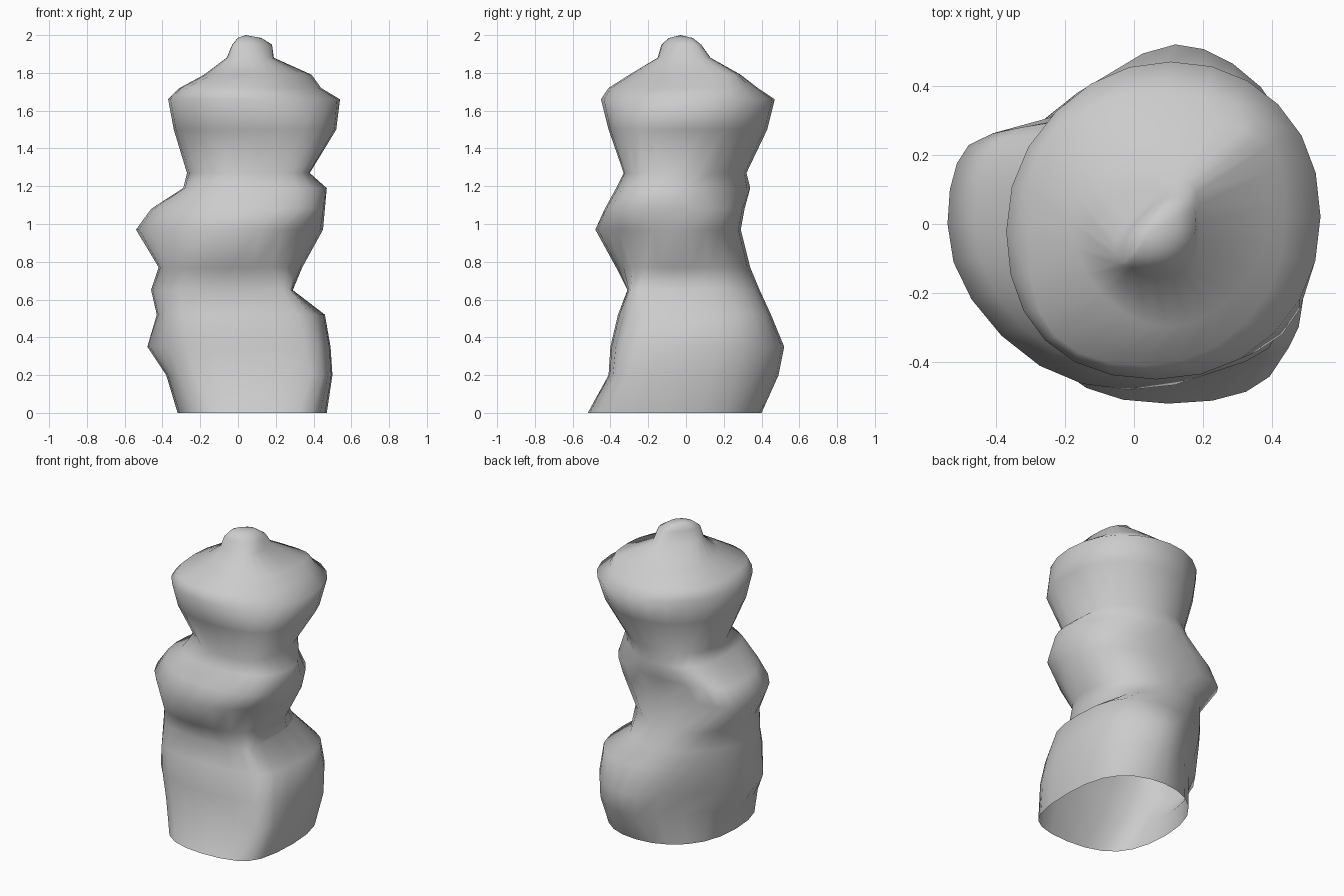
import bpy
import bmesh
from mathutils import Vector

default_cube = bpy.data.objects.get("Cube")
if default_cube:
    bpy.data.objects.remove(default_cube, do_unlink=True)

STEPS = 3          # points per rounded corner
DIAGONAL = 2 ** .5

# Each ring: height, then its reach towards
# left, back left, back, back right, right, front right, front, front left
RINGS = [
    (0, .47, .47, .4, .34, .32, .45, .52, .59),
    (.2, .5, .53, .49, .34, .38, .45, .41, .57),
    (.35, .49, .54, .52, .37, .48, .46, .4, .54),
    (.52, .46, .51, .45, .4, .43, .465, .36, .48),
    (.65, .29, .36, .39, .4, .46, .44, .31, .4),
    (.77, .34, .3, .34, .4, .42, .45, .37, .38),
    (.97, .45, .37, .29, .5, .54, .5, .48, .48),
    (1.08, .46, .4, .31, .45, .46, .44, .43, .53),
    (1.19, .47, .35, .34, .34, .29, .36, .37, .48),
    (1.27, .38, .36, .32, .31, .27, .27, .33, .43),
    (1.5, .52, .49, .43, .37, .34, .38, .41, .53),
    (1.66, .54, .54, .47, .39, .37, .42, .45, .51),
    (1.72, .44, .47, .38, .35, .31, .39, .41, .43),
    (1.79, .39, .43, .29, .22, .18, .21, .3, .35),
    (1.88, .19, .2, .13, .02, .06, .12, .15, .2),
    (1.95, .18, .16, .08, 0, .03, .1, .13, .16),
]


def outline(z, left, back_left, back, back_right, right,
            front_right, front, front_left):
    """Rounded eight-sided outline touching a line in each direction."""
    corners = [
        (left, back_left * DIAGONAL - left),
        (back_left * DIAGONAL - back, back),
        (back - back_right * DIAGONAL, back),
        (-right, back_right * DIAGONAL - right),
        (-right, right - front_right * DIAGONAL),
        (front - front_right * DIAGONAL, -front),
        (front_left * DIAGONAL - front, -front),
        (left, left - front_left * DIAGONAL),
    ]
    corners = [Vector((x, y, z)) for x, y in corners]
    points = []
    for i, corner in enumerate(corners):
        start = (corners[i - 1] + corner) / 2
        end = (corner + corners[(i + 1) % len(corners)]) / 2
        for step in range(STEPS):
            u = step / STEPS
            points.append(start.lerp(corner, u).lerp(corner.lerp(end, u), u))
    return points


# Grey stone
stone = bpy.data.materials.new("grey_stone")
stone.use_nodes = True
grey = (.6, .6, .6, 1)
stone.diffuse_color = grey
stone.node_tree.nodes["Principled BSDF"].inputs["Base Color"].default_value = grey

# Lumpy rock column, hollow and open underneath, with a blunt knob on top
outlines = [outline(*row) for row in RINGS]
top = Vector((.04, -.03, 2))
blunt = [point.lerp(top, .4) for point in outlines[-1]]
for point in blunt:
    point.z = 1.985
outlines.append(blunt)

bm = bmesh.new()
rings = [[bm.verts.new(point) for point in points] for points in outlines]
count = len(rings[0])
for lower, upper in zip(rings, rings[1:]):
    for i in range(count):
        j = (i + 1) % count
        bm.faces.new((lower[i], lower[j], upper[j], upper[i]))
tip = bm.verts.new(top)
for i in range(count):
    bm.faces.new((rings[-1][i], rings[-1][(i + 1) % count], tip))
bm.normal_update()

mesh = bpy.data.meshes.new("rock_column")
bm.to_mesh(mesh)
bm.free()
mesh.materials.append(stone)
rock = bpy.data.objects.new("rock_column", mesh)
bpy.context.collection.objects.link(rock)
for polygon in mesh.polygons:
    polygon.use_smooth = True
